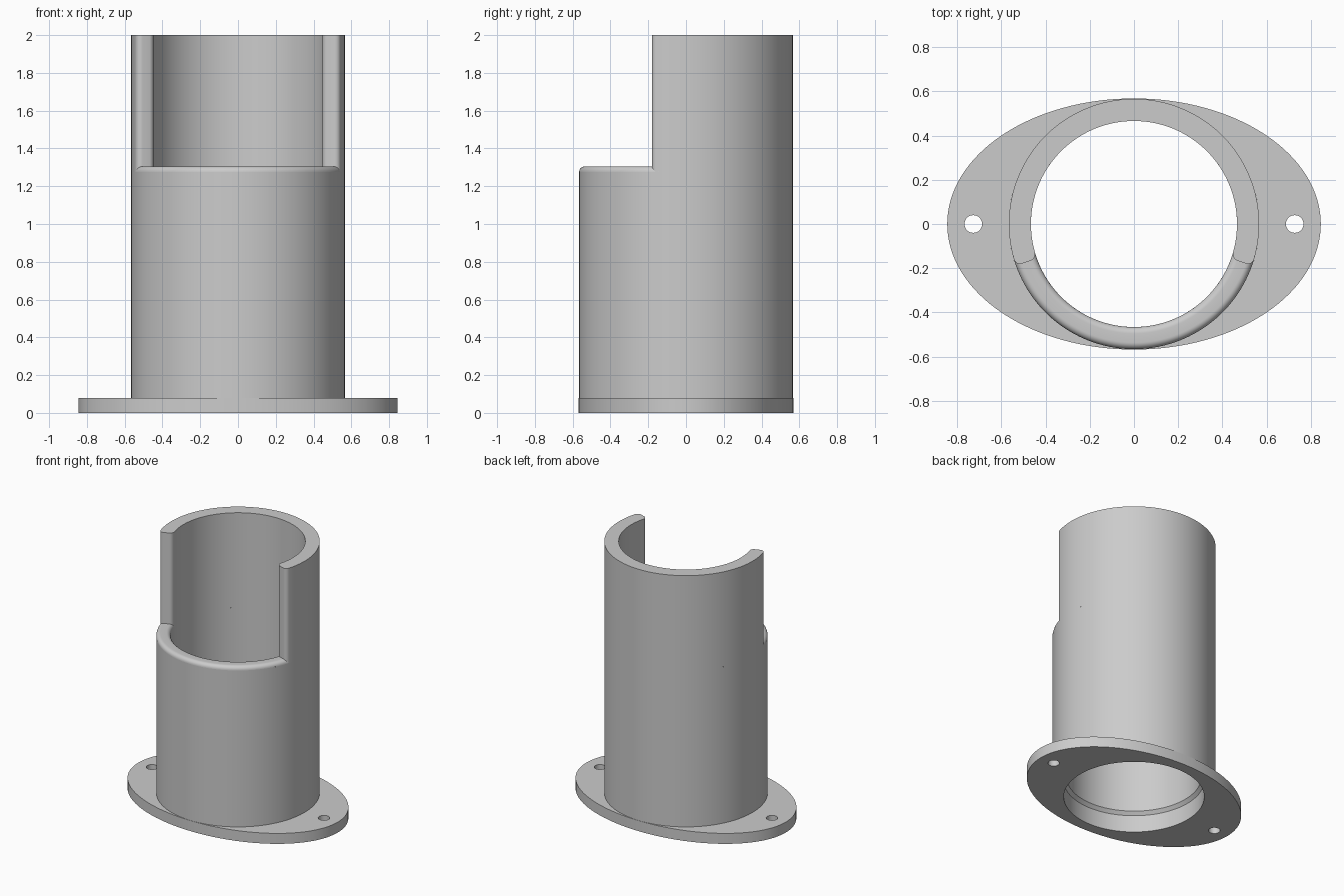
import bpy, bmesh
from math import cos, sin, pi, radians, tau

cube = bpy.data.objects.get("Cube")
if cube:
    bpy.data.objects.remove(cube, do_unlink=True)

OUTER, INNER, BORE = 0.566, 0.466, 0.487   # tube radii, and the wider socket at its foot
PLATE, RIM, TOP = 0.08, 1.305, 2.0         # heights
FILLET = 0.03
END = radians(-19.5)                       # where the open front begins
SEGS = 128

grey = bpy.data.materials.new("light grey")
grey.use_nodes = True
grey.diffuse_color = (0.6, 0.6, 0.6, 1)
grey.node_tree.nodes["Principled BSDF"].inputs["Base Color"].default_value = (0.6, 0.6, 0.6, 1)


def polar(r, a, z):
    return (r * cos(a), r * sin(a), z)


def span(a, b, n):
    return [a + (b - a) * i / n for i in range(n + 1)]


def loft(bm, rows, closed):
    """Skin a list of equally long point rows."""
    grid = [[bm.verts.new(p) for p in row] for row in rows]
    n = len(rows[0])
    for low, high in zip(grid, grid[1:]):
        for i in range(n if closed else n - 1):
            j = (i + 1) % n
            bm.faces.new((low[i], low[j], high[j], high[i]))
    return grid


def finish(bm, name):
    bmesh.ops.remove_doubles(bm, verts=bm.verts, dist=0.0001)
    bmesh.ops.recalc_face_normals(bm, faces=bm.faces)
    mesh = bpy.data.meshes.new(name)
    bm.to_mesh(mesh)
    bm.free()
    mesh.materials.append(grey)
    obj = bpy.data.objects.new(name, mesh)
    bpy.context.collection.objects.link(obj)
    bpy.ops.object.select_all(action='DESELECT')
    obj.select_set(True)
    bpy.context.view_layer.objects.active = obj
    bpy.ops.object.shade_smooth_by_angle(angle=radians(30))


# Rounded wall edge, outside to inside: (radius, distance past the edge)
arc = [(FILLET * (1 - cos(t)), FILLET * (sin(t) - 1)) for t in span(0, pi / 2, 8)]
edge = [(OUTER - s, d) for s, d in arc] + [(INNER + s, d) for s, d in reversed(arc)]

# Tube: lower barrel, with a stepped bore
bm = bmesh.new()
circle = span(0, tau, SEGS)[:-1]
shoulder = RIM - FILLET
for profile in ([(OUTER, PLATE), (OUTER, shoulder)],
                [(BORE, 0), (BORE, 0.13), (INNER, 0.155), (INNER, shoulder)]):
    loft(bm, [[polar(r, a, z) for a in circle] for r, z in profile], True)

# Tube: rounded low rim across the front
front = span(pi + radians(15), tau - radians(15), 64)
loft(bm, [[polar(r, a, RIM + d) for a in front] for r, d in edge], False)

# Tube: tall back wall with rounded upright edges
right_end = [(r, END - d / r) for r, d in edge]
left_end = [(r, pi - a) for r, a in right_end]
outer_arc = [(OUTER, a) for a in span(right_end[0][1], left_end[0][1], 76)]
inner_arc = [(INNER, a) for a in span(left_end[-1][1], right_end[-1][1], 76)]
outline = outer_arc[:-1] + left_end + inner_arc[1:-1] + right_end[:0:-1]
wall = loft(bm, [[polar(r, a, z) for r, a in outline] for z in (shoulder, TOP)], True)
bm.faces.new(wall[-1])
finish(bm, "tube")

# Flange: oval plate with two bolt holes
bm = bmesh.new()


def oval(cx, rx, ry, z, n):
    return [(cx + rx * cos(t), ry * sin(t), z) for t in span(0, tau, n)[:-1]]


caps = {0: [], PLATE: []}


def ring_edges(ring):
    pairs = zip(ring, ring[1:] + ring[:1])
    return [bm.edges.get(p) or bm.edges.new(p) for p in pairs]


for cx, rx, ry, n in ((0, 0.845, 0.568, SEGS), (-0.727, 0.04, 0.04, 32), (0.727, 0.04, 0.04, 32)):
    rings = loft(bm, [oval(cx, rx, ry, z, n) for z in caps], True)
    for z, ring in zip(caps, rings):
        caps[z] += ring_edges(ring)
for z, r in ((0, BORE), (PLATE, OUTER)):
    caps[z] += ring_edges([bm.verts.new(p) for p in oval(0, r, r, z, SEGS)])
    bmesh.ops.triangle_fill(bm, edges=caps[z], use_beauty=True, use_dissolve=False)
finish(bm, "flange")
